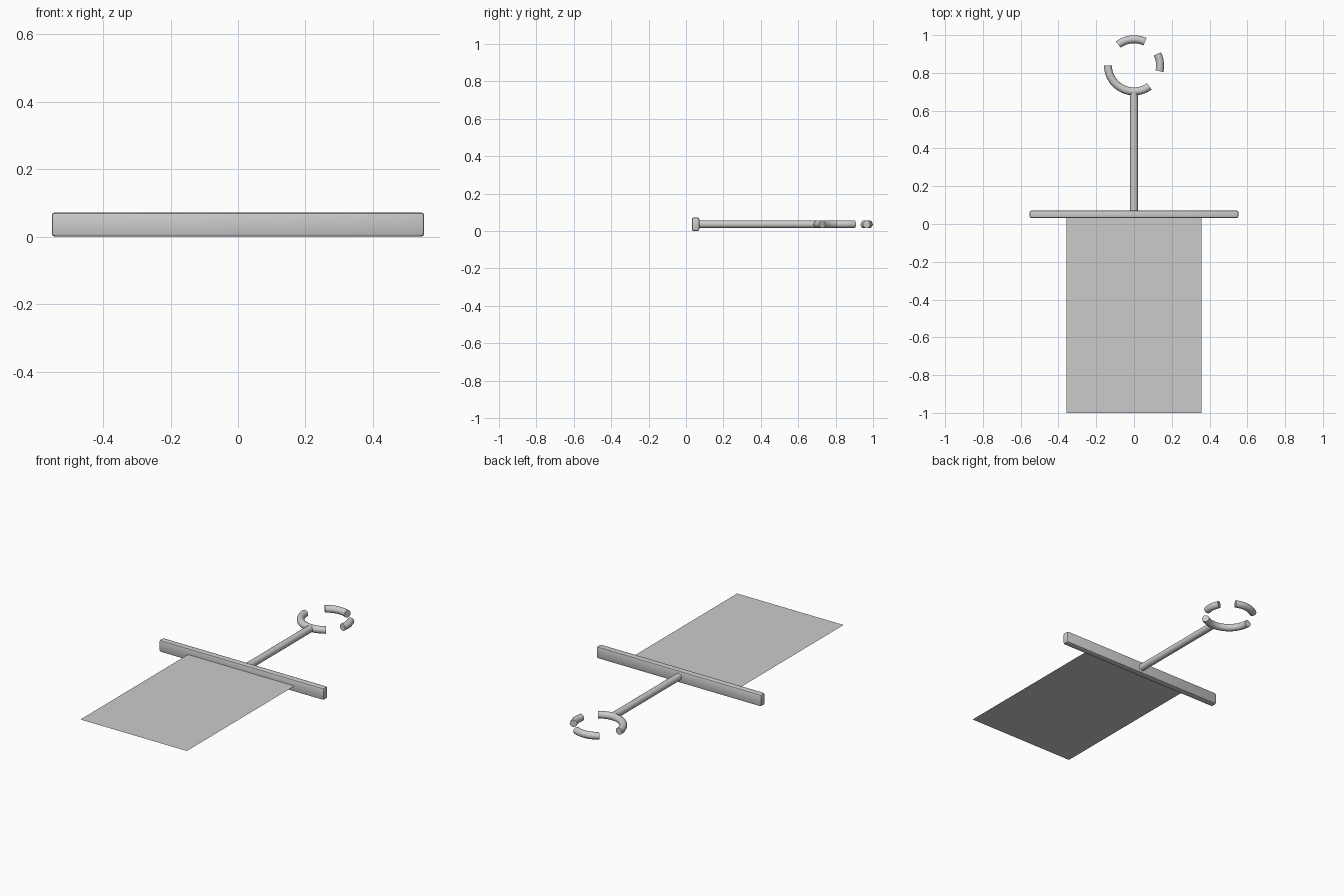
import bpy, bmesh
from math import sin, cos, pi, radians
from mathutils import Vector

if "Cube" in bpy.data.objects:
    bpy.data.objects.remove(bpy.data.objects["Cube"])

Z = 0.036      # mid height shared by every part
TUBE = 0.021   # radius of rod and ring pieces


def finish(name, bm, smooth=True):
    bmesh.ops.recalc_face_normals(bm, faces=bm.faces)
    me = bpy.data.meshes.new(name)
    bm.to_mesh(me)
    bm.free()
    ob = bpy.data.objects.new(name, me)
    bpy.context.collection.objects.link(ob)
    if smooth:
        bpy.context.view_layer.objects.active = ob
        ob.select_set(True)
        bpy.ops.object.shade_smooth_by_angle(angle=radians(35))
        ob.select_set(False)
    return ob


def tube(name, frames, sides=16):
    """Capped tube through (centre, side direction) frames."""
    bm = bmesh.new()
    up = Vector((0, 0, 1))
    rings = []
    for c, side in frames:
        rings.append([bm.verts.new(c + TUBE * (side * cos(2 * pi * k / sides) + up * sin(2 * pi * k / sides)))
                      for k in range(sides)])
    for a, b in zip(rings, rings[1:]):
        for k in range(sides):
            j = (k + 1) % sides
            bm.faces.new((a[k], a[j], b[j], b[k]))
    bm.faces.new(rings[0])
    bm.faces.new(rings[-1])
    return finish(name, bm)


def ring_piece(name, start, end, centre=Vector((0, 0.84, Z)), radius=0.138):
    n = max(4, round((end - start) / 6))
    frames = []
    for i in range(n + 1):
        a = radians(start + (end - start) * i / n)
        d = Vector((cos(a), sin(a), 0))
        frames.append((centre + radius * d, d))
    tube(name, frames)


# Flat sheet, a single face tucked into the crossbar
bm = bmesh.new()
bm.faces.new([bm.verts.new((x, y, Z)) for x, y in
              ((-0.357, -1), (0.357, -1), (0.357, 0.04), (-0.357, 0.04))])
finish("sheet", bm, smooth=False)

# Crossbar with bevelled edges
bm = bmesh.new()
bmesh.ops.create_cube(bm, size=1)
bmesh.ops.scale(bm, vec=(1.104, 0.04, 2 * Z), verts=bm.verts)
bmesh.ops.translate(bm, vec=(0, 0.051, Z), verts=bm.verts)
bmesh.ops.bevel(bm, geom=bm.edges[:], offset=0.009, segments=2, profile=0.5, affect='EDGES')
finish("crossbar", bm)

# Handle rod
tube("handle_rod", [(Vector((0, y, Z)), Vector((1, 0, 0))) for y in (0.055, 0.705)])

# Broken ring at the end of the handle
for name, start, end in (("ring_lower", 180, 306),
                         ("ring_right", -13, 26),
                         ("ring_upper", 65, 127)):
    ring_piece(name, start, end)
